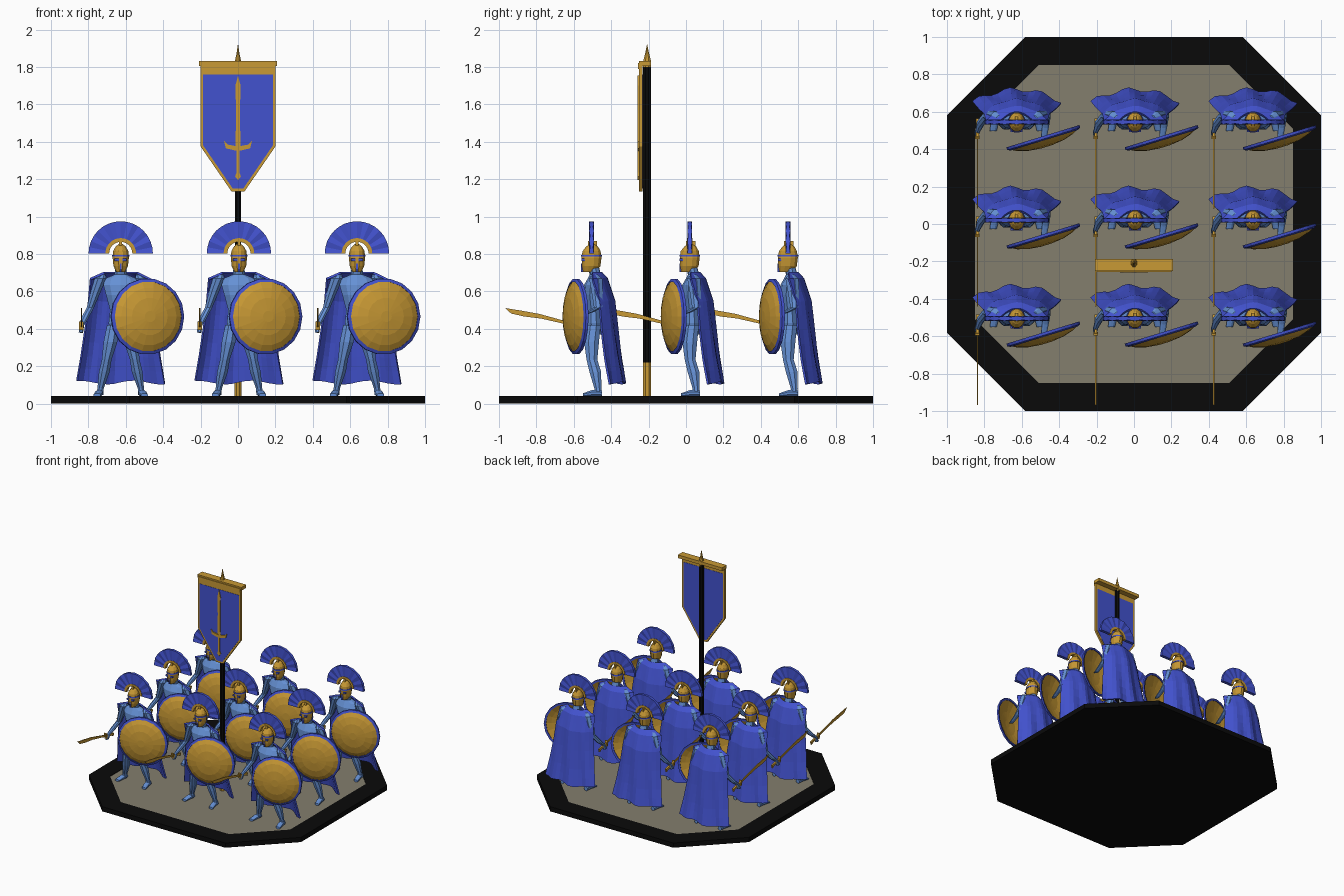
import bpy, bmesh
from math import sin, cos, pi, tau, radians
from mathutils import Matrix

if "Cube" in bpy.data.objects:
    bpy.data.objects.remove(bpy.data.objects["Cube"])


def material(name, rgb):
    m = bpy.data.materials.new(name)
    m.diffuse_color = (*rgb, 1)
    m.use_nodes = True
    m.node_tree.nodes["Principled BSDF"].inputs["Base Color"].default_value = m.diffuse_color
    return m


BLUE = material("cloth_blue", (0.055, 0.085, 0.62))
SKIN = material("light_blue", (0.13, 0.28, 0.66))
GOLD = material("gold", (0.58, 0.32, 0.035))
BLACK = material("black", (0.003, 0.003, 0.003))
STONE = material("stone", (0.23, 0.21, 0.155))


def skin(bm, loops, cyclic=False):
    """Join equal loops of points with quads; cap the ends unless cyclic."""
    rows = [[bm.verts.new(p) for p in loop] for loop in loops]
    n = len(rows[0])
    for a, b in zip(rows, rows[1:] + (rows[:1] if cyclic else [])):
        for i in range(n):
            j = (i + 1) % n
            bm.faces.new((a[i], a[j], b[j], b[i]))
    if not cyclic:
        bm.faces.new(rows[0])
        bm.faces.new(rows[-1])


def loft(bm, rings, n=8, axis="z", s=1):
    """Ellipse rings (x, y, z, r1, r2) stacked along z or y; s mirrors x."""
    loops = []
    for x, y, z, r1, r2 in rings:
        pts = [(r1 * cos(tau * (i + .5) / n), r2 * sin(tau * (i + .5) / n)) for i in range(n)]
        loops.append([(s * (x + p), y + q, z) if axis == "z" else (s * (x + p), y, z + q)
                      for p, q in pts])
    skin(bm, loops)


def prism(bm, pts, lo, hi, axis="y"):
    """Extrude a flat outline along one axis."""
    put = {"x": lambda p, h: (h, p[0], p[1]), "y": lambda p, h: (p[0], h, p[1]),
           "z": lambda p, h: (p[0], p[1], h)}[axis]
    skin(bm, [[put(p, h) for p in pts] for h in (lo, hi)])


def box(bm, x0, x1, y0, y1, z0, z1):
    prism(bm, [(x0, y0), (x1, y0), (x1, y1), (x0, y1)], z0, z1, "z")


def lathe(bm, profile, n=18, cyclic=False):
    """Turn (radius, forward) points round the y axis."""
    skin(bm, [[(r * cos(tau * i / n), -d, r * sin(tau * i / n)) for i in range(n)]
              for r, d in profile], cyclic)


def fan(bm, r0, r1, thick, pleat, zc, n=16):
    """Half-ring standing in the xz plane, with optional pleats."""
    loops = []
    for i in range(n + 1):
        a, t = pi * i / n, thick - pleat * (i % 2)
        loops.append([(r * cos(a), y, zc + r * sin(a))
                      for r, y in ((r0, -t), (r1, -t), (r1, t), (r0, t))])
    skin(bm, loops)


def finish(bm, name, mat):
    bmesh.ops.recalc_face_normals(bm, faces=bm.faces[:])
    me = bpy.data.meshes.new(name)
    bm.to_mesh(me)
    bm.free()
    me.materials.append(mat)
    return me


def place(me, name, loc=(0, 0, 0)):
    ob = bpy.data.objects.new(name, me)
    ob.location = loc
    bpy.context.collection.objects.link(ob)


def part(name, mat, *steps):
    bm = bmesh.new()
    for f, *args in steps:
        f(bm, *args)
    return finish(bm, name, mat)


def octagon(a, b, z):
    return [(b, -a, z), (a, -b, z), (a, b, z), (b, a, z),
            (-b, a, z), (-a, b, z), (-a, -b, z), (-b, -a, z)]


# Octagonal base with a low rim and stone floor
place(part("base_rim", BLACK, (skin, [octagon(1, .58, 0), octagon(1, .58, .04),
      octagon(.85, .51, .04), octagon(.85, .51, .03)])), "base_rim")
place(part("base_floor", STONE, (skin, [octagon(.85, .51, .025), octagon(.85, .51, .036)])),
      "base_floor")

soldier = []

# Body: torso, neck, legs, feet and arms
bm = bmesh.new()
loft(bm, [(0, .014, .37, .055, .038), (0, .012, .43, .068, .045), (0, .01, .5, .06, .038),
          (0, .005, .58, .082, .048), (0, .01, .635, .098, .05), (0, .02, .67, .085, .04),
          (0, .02, .69, .035, .03), (0, .01, .73, .03, .03)], 10)
for s in (-1, 1):
    loft(bm, [(.04, .01, .42, .036, .042), (.055, 0, .33, .04, .043), (.075, .002, .235, .028, .031),
              (.088, .02, .17, .031, .034), (.108, .034, .08, .018, .02),
              (.112, .032, .045, .02, .022)], 8, "z", s)
    loft(bm, [(.112, .055, .054, .017, .017), (.116, .005, .056, .023, .019),
              (.126, -.047, .046, .02, .01)], 8, "y", s)
    loft(bm, [(.095, .02, .69, .014, .016), (.108, .022, .668, .034, .038),
              (.133, .03, .6, .029, .033), (.162, .035, .515, .021, .024)] +
         ([(.193, -.005, .455, .021, .024), (.208, -.045, .418, .013, .018),
           (.213, -.058, .38, .013, .02)] if s < 0 else
          [(.155, -.01, .49, .02, .024), (.145, -.08, .465, .016, .022)]), 8, "z", s)
soldier.append(finish(bm, "body", SKIN))

# Helmet with crest holder
soldier.append(part("helmet", GOLD,
    (loft, [(0, -.012, .703, .024, .034), (0, -.002, .735, .04, .051), (0, 0, .78, .045, .055),
            (0, 0, .815, .042, .05), (0, .003, .84, .028, .033), (0, .003, .854, .01, .012)], 12),
    (fan, .062, .082, .014, 0, .803), (box, -.008, .008, -.02, .03, .84, .87)))

# Helmet brow band, eye slots and face slot
soldier.append(part("helmet_trim", BLUE,
    (loft, [(0, 0, .786, .048, .058), (0, 0, .796, .047, .057)], 12),
    (box, -.032, -.009, -.054, -.03, .762, .775), (box, .009, .032, -.054, -.03, .762, .775),
    (box, -.005, .005, -.056, -.03, .705, .75)))

# Pleated helmet crest
soldier.append(part("crest", BLUE, (fan, .08, .172, .013, .005, .803)))

# Cape: rows of (height, half width, middle y, edge y)
rows = [(.705, .09, .055, .005), (.67, .165, .085, .01), (.55, .175, .122, .05),
        (.4, .193, .138, .065), (.25, .215, .155, .085), (.115, .238, .175, .108)]
bm = bmesh.new()
grid, N = [], 14
for k in range(11):
    i, t = min(k // 2, 4), k / 2 - min(k // 2, 4)
    z, w, ym, ye = [a + (b - a) * t for a, b in zip(rows[i], rows[i + 1])]
    line = []
    for j in range(N + 1):
        u = 2 * j / N - 1
        fold = .012 * sin(9 * u + .25 * k + .6) * k / 10
        line.append(bm.verts.new((u * w, ym - (ym - ye) * u * u + fold,
                                  z + .01 * k / 10 * sin(5 * u))))
    grid.append(line)
for a, b in zip(grid, grid[1:]):
    for j in range(N):
        bm.faces.new((a[j], a[j + 1], b[j + 1], b[j]))
bmesh.ops.recalc_face_normals(bm, faces=bm.faces[:])
bmesh.ops.solidify(bm, geom=bm.faces[:], thickness=.012)
soldier.append(finish(bm, "cape", BLUE))

# Round shield: domed bowl and rim, turned outward
turn = Matrix.Translation((.143, -.085, .466)) @ Matrix.Rotation(radians(17), 4, "Z")
bowl = part("shield", GOLD, (lathe, [(.03, .05), (.1, .042), (.155, .026), (.193, .005),
                                     (.19, -.005), (.15, .014), (.1, .03), (.03, .038)]))
rim = part("shield_rim", BLUE, (lathe, [(.187, .013), (.204, .005), (.204, -.01), (.187, -.008)],
                                18, True))
for me in (bowl, rim):
    me.transform(turn)
    soldier.append(me)

# Curved sword held forward
blade = [(-.08, .425), (-.16, .447), (-.28, .48), (-.38, .498), (-.462, .511),
         (-.43, .482), (-.36, .466), (-.27, .455), (-.16, .43), (-.08, .408)]
grip = [(-.08, .425), (-.08, .408), (.0, .39), (.015, .378), (.02, .405), (.0, .41)]
guard = [(-.09, .438), (-.08, .44), (-.072, .395), (-.082, .393)]
soldier.append(part("sword", GOLD, (prism, blade, -.213, -.206, "x"),
                    (prism, grip, -.217, -.203, "x"), (prism, guard, -.222, -.198, "x")))

# Three by three formation
for y in (-.505, .02, .545):
    for x in (-.627, .005, .636):
        for me in soldier:
            place(me, me.name, (x, y, 0))

# Banner pole, foot and spike
P = -.208
place(part("pole", BLACK, (loft, [(0, P, .22, .018, .023), (0, P, 1.8, .018, .023)])), "pole")
place(part("pole_foot", GOLD, (loft, [(0, P, .03, .02, .024), (0, P, .22, .02, .024)])), "pole_foot")
place(part("pole_spike", GOLD, (loft, [(0, P, 1.79, .018, .023), (0, P, 1.83, .018, .023),
      (0, P, 1.87, .009, .012), (0, P, 1.92, .001, .001)])), "pole_spike")

# Crossbar with a front lip
place(part("crossbar", GOLD, (box, -.208, .208, -.25, -.187, 1.805, 1.832),
           (box, -.2, .2, -.256, -.235, 1.79, 1.82)), "crossbar")


def flag(x, top, side, tip_x, tip):
    return [(-x, top), (x, top), (x, side), (tip_x, tip), (-tip_x, tip), (-x, side)]


# Banner cloth with gold border
place(part("banner_border", GOLD, (prism, flag(.2, 1.81, 1.375, .035, 1.135), -.25, -.233)),
      "banner_border")
place(part("banner_cloth", BLUE, (prism, flag(.186, 1.76, 1.38, .028, 1.15), -.252, -.231)),
      "banner_cloth")

# Raised sword ornament on the banner
place(part("banner_ornament", GOLD,
    (prism, [(-.014, 1.37), (-.01, 1.55), (-.014, 1.7), (0, 1.755), (.014, 1.7), (.01, 1.55),
             (.014, 1.37)], -.258, -.249),
    (prism, [(-.075, 1.405), (-.055, 1.385), (0, 1.375), (.055, 1.385), (.075, 1.405),
             (.065, 1.365), (0, 1.35), (-.065, 1.365)], -.26, -.249),
    (prism, [(-.008, 1.36), (.008, 1.36), (.008, 1.235), (.016, 1.215), (0, 1.195),
             (-.016, 1.215), (-.008, 1.235)], -.258, -.249)), "banner_ornament")
